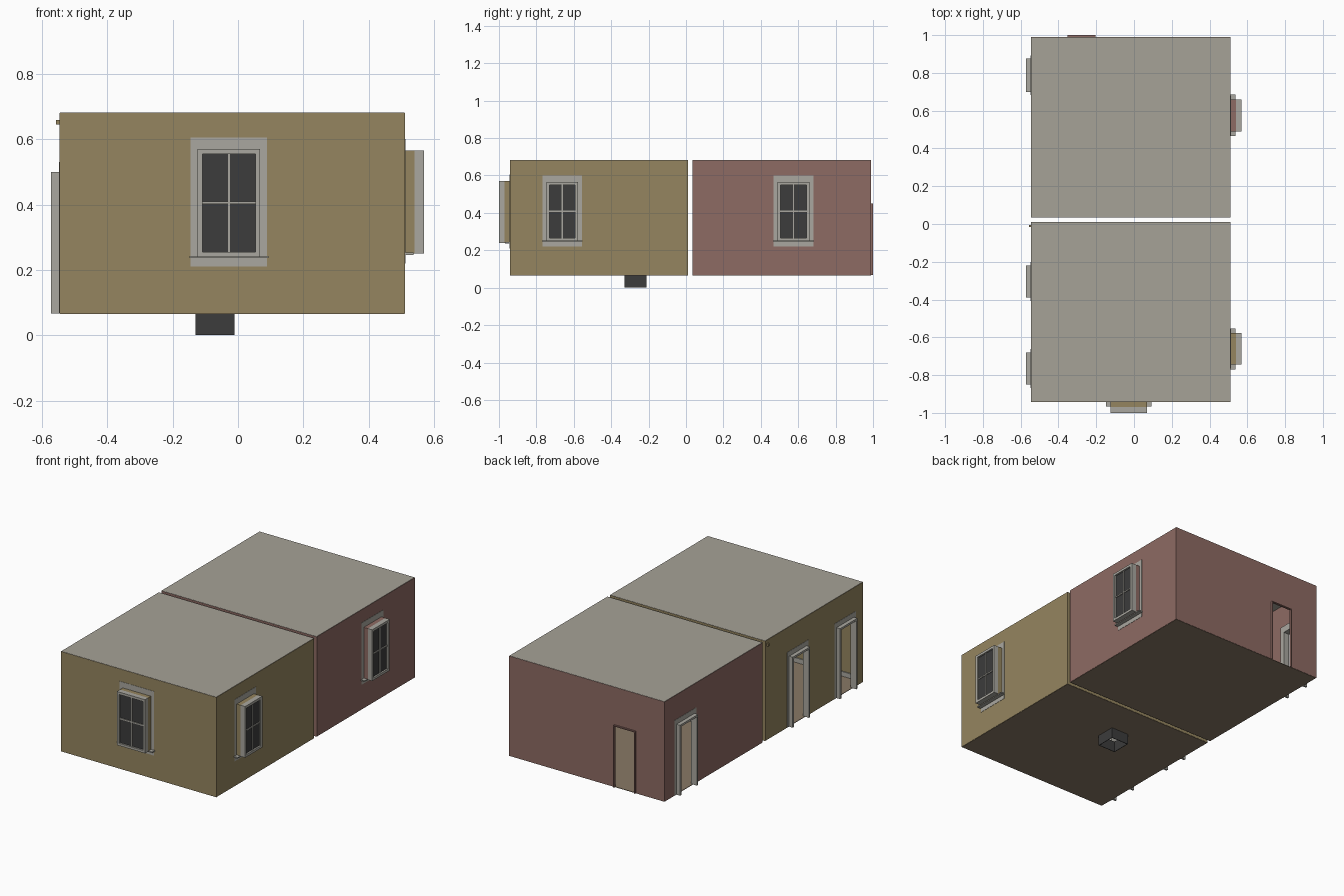
import bpy, bmesh

if "Cube" in bpy.data.objects:
    bpy.data.objects.remove(bpy.data.objects["Cube"])


def material(name, rgb):
    m = bpy.data.materials.new(name)
    m.diffuse_color = (*rgb, 1)
    m.use_nodes = True
    m.node_tree.nodes["Principled BSDF"].inputs["Base Color"].default_value = m.diffuse_color
    return m


TAN = material("tan_paint", (0.30, 0.235, 0.115))
RED = material("red_paint", (0.27, 0.145, 0.125))
CEIL = material("ceiling_paint", (0.38, 0.36, 0.31))
FLOOR = material("floor_wood", (0.25, 0.19, 0.13))
TRIM = material("trim_paint", (0.40, 0.39, 0.35))
DARK = material("dark_glass", (0.045, 0.045, 0.045))

Z0, Z1 = 0.067, 0.68
X0, X1 = -0.545, 0.51
T = 0.006


# A side is (axis, position, outward sign); u, v run along it, d points outward
def place(side, u, v, d):
    axis, pos, sign = side
    w = pos + sign * d
    return {"x": (w, u, v), "y": (u, w, v), "z": (u, v, w)}[axis]


def finish(name, bm, mat):
    bmesh.ops.recalc_face_normals(bm, faces=bm.faces)
    me = bpy.data.meshes.new(name)
    bm.to_mesh(me)
    bm.free()
    me.materials.append(mat)
    ob = bpy.data.objects.new(name, me)
    bpy.context.collection.objects.link(ob)
    return ob


def boxes(name, side, items, mat):
    """One object made of boxes (u0, u1, v0, v1, d0, d1)."""
    bm = bmesh.new()
    for u0, u1, v0, v1, d0, d1 in items:
        a, b = place(side, u0, v0, d0), place(side, u1, v1, d1)
        for vert in bmesh.ops.create_cube(bm, size=1)["verts"]:
            vert.co = [(p + q) / 2 + c * abs(q - p) for p, q, c in zip(a, b, vert.co)]
    return finish(name, bm, mat)


def ring(name, side, outer, inner, d0, d1, mat):
    """Rectangular frame; the bottom bar is left out when both rects share it."""
    a0, a1, b0, b1 = outer
    c0, c1, e0, e1 = inner
    items = [(a0, c0, b0, b1, d0, d1), (c1, a1, b0, b1, d0, d1), (c0, c1, e1, b1, d0, d1)]
    if e0 > b0:
        items.append((c0, c1, b0, e0, d0, d1))
    return boxes(name, side, items, mat)


def panel(name, side, rect, holes, mat):
    """Flat sheet with rectangular openings, given a slight thickness."""
    us = sorted({*rect[:2], *(h[i] for h in holes for i in (0, 1))})
    vs = sorted({*rect[2:], *(h[i] for h in holes for i in (2, 3))})
    bm = bmesh.new()
    for u0, u1 in zip(us, us[1:]):
        for v0, v1 in zip(vs, vs[1:]):
            cu, cv = (u0 + u1) / 2, (v0 + v1) / 2
            if any(h[0] < cu < h[1] and h[2] < cv < h[3] for h in holes):
                continue
            bm.faces.new([bm.verts.new(place(side, u, v, 0))
                          for u, v in ((u0, v0), (u1, v0), (u1, v1), (u0, v1))])
    bmesh.ops.remove_doubles(bm, verts=bm.verts, dist=1e-5)
    ob = finish(name, bm, mat)
    mod = ob.modifiers.new("thickness", "SOLIDIFY")
    mod.thickness, mod.offset = 0.003, 0


def window(name, side, r, paint):
    u0, u1, v0, v1 = r
    inset = lambda k: (u0 + k, u1 - k, v0 + k, v1 - k)
    ring(name + "_reveal", side, r, inset(T), 0, 0.03, paint)
    ring(name + "_frame", side, r, inset(0.015), 0.03, 0.06, TRIM)
    g0, g1, h0, h1 = inset(0.015)
    boxes(name + "_glass", side, [(g0, g1, h0, h1, 0.046, 0.05)], DARK)
    cu, cv = (u0 + u1) / 2, (v0 + v1) / 2
    boxes(name + "_glazing_bars", side, [
        (cu - 0.003, cu + 0.003, h0, h1, 0.042, 0.054),
        (g0, g1, cv - 0.004, cv + 0.004, 0.041, 0.055)], TRIM)
    ring(name + "_casing", side, (u0 - 0.021, u1 + 0.021, v0 - 0.03, v1 + 0.035),
         inset(0.004), -0.012, 0.003, TRIM)
    boxes(name + "_sill", side, [(u0 - 0.025, u1 + 0.025, v0 - 0.004, v0 + 0.003, -0.025, 0.027)], TRIM)


def doorway(name, side, r):
    u0, u1, v0, v1 = r
    inner = (u0 + 0.012, u1 - 0.012, v0, v1 - 0.012)
    ring(name + "_jamb", side, r, inner, 0, 0.027, TRIM)
    ring(name + "_casing", side, (u0 - 0.018, u1 + 0.018, v0, v1 + 0.03), inner, -0.012, 0.003, TRIM)


def room(name, y0, y1, paint, doors, windows, floor_holes):
    """Shell of one room; doors and windows map a wall to its openings."""
    sides = {"left": ("x", X0, -1), "right": ("x", X1, 1),
             "front": ("y", y0, -1), "back": ("y", y1, 1)}
    for key, side in sides.items():
        span = (y0, y1) if side[0] == "x" else (X0, X1)
        ds, ws = doors.get(key, []), windows.get(key, [])
        panel(f"{name}_{key}_wall", side, (*span, Z0, Z1), ds + ws, paint)
        for i, r in enumerate(ws):
            window(f"{name}_{key}_window_{i + 1}", side, r, paint)
        for i, r in enumerate(ds):
            if key == "back":
                ring(f"{name}_back_door_reveal", side, r,
                     (r[0] + T, r[1] - T, r[2], r[3] - T), 0, 0.012, paint)
            else:
                doorway(f"{name}_{key}_doorway_{i + 1}", side, r)
        # Skirting runs between the doorways
        stops = [span[0]] + [e for r in sorted(ds) for e in (r[0] - 0.018, r[1] + 0.018)] + [span[1]]
        boxes(f"{name}_{key}_skirting", side,
              [(a, b, Z0, Z0 + 0.03, -0.008, 0) for a, b in zip(stops[::2], stops[1::2])], TRIM)
    panel(name + "_ceiling", ("z", Z1, 1), (X0, X1, y0, y1), [], CEIL)
    panel(name + "_floor", ("z", Z0, -1), (X0, X1, y0, y1), floor_holes, FLOOR)


# Front room: two doorways, two windows and a floor shaft
shaft = (-0.13, -0.01, -0.33, -0.21)
room("front_room", -0.94, 0.01, TAN,
     {"left": [(-0.85, -0.68, Z0, 0.50), (-0.39, -0.22, Z0, 0.50)]},
     {"front": [(-0.124, 0.068, 0.24, 0.57)], "right": [(-0.745, -0.578, 0.25, 0.565)]},
     [shaft])
ring("floor_shaft", ("z", Z0, -1), shaft,
     (shaft[0] + 0.003, shaft[1] - 0.003, shaft[2] + 0.003, shaft[3] - 0.003), 0, Z0, DARK)

# Rear room: side doorway, plain back doorway and one window
room("rear_room", 0.035, 0.988, RED,
     {"left": [(0.70, 0.875, Z0, 0.50)], "back": [(-0.352, -0.205, Z0, 0.45)]},
     {"right": [(0.49, 0.66, 0.25, 0.565)]}, [])

# Small fixture high on the left wall
boxes("wall_fixture", ("x", X0, -1), [(-0.016, -0.004, 0.645, 0.659, 0, 0.012)], TAN)
